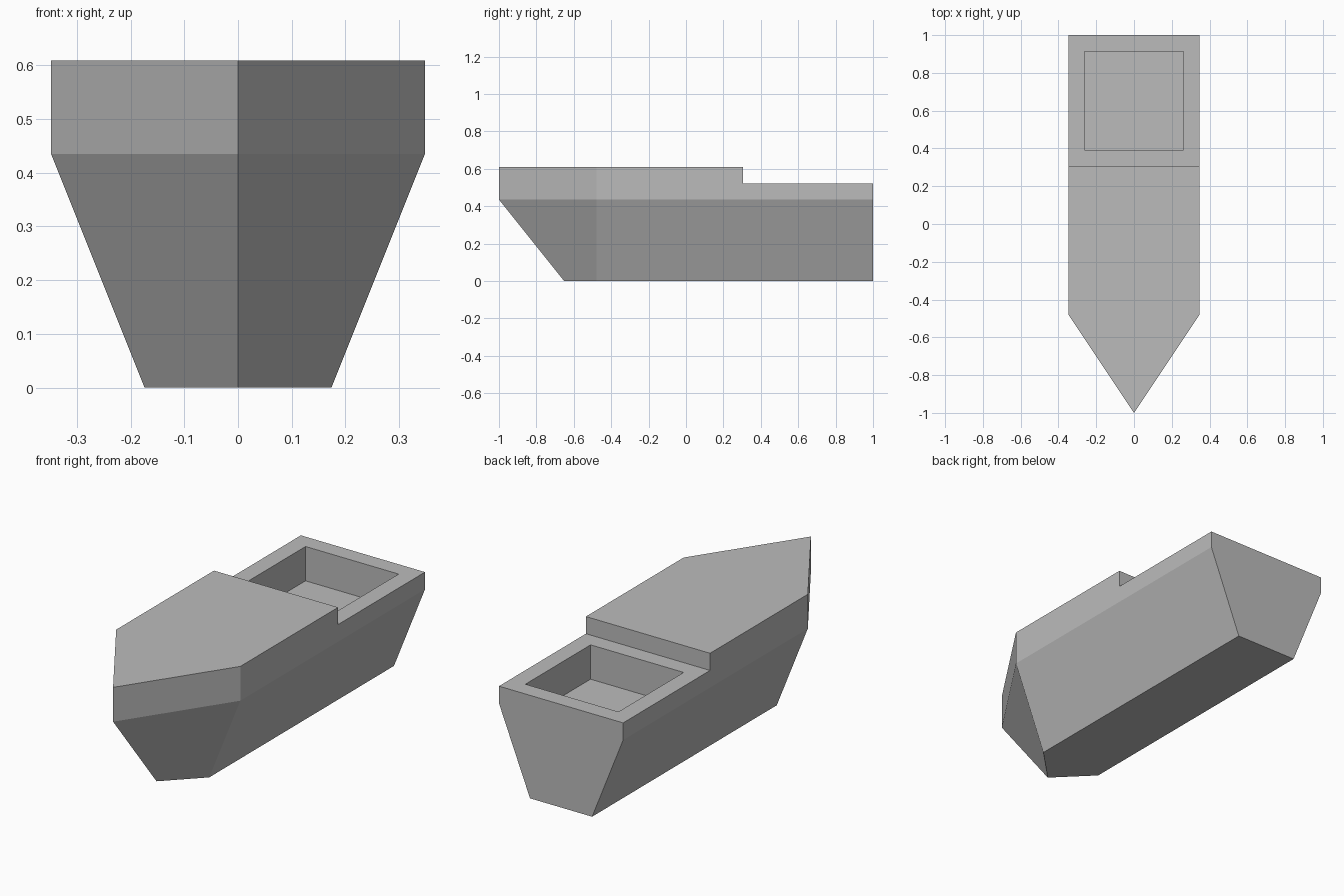
import bpy, bmesh
from mathutils import Vector

if "Cube" in bpy.data.objects:
    bpy.data.objects.remove(bpy.data.objects["Cube"], do_unlink=True)

U = 2 / 23             # design module: the hull is 23 modules long
STERN = 11.5           # positions below are in modules
STEP = STERN - 8
SHOULDER = STERN - 17


def outline(bm, half, tip, z):
    """Ring of vertices around the hull at one height."""
    pts = [(half, STERN), (-half, STERN), (-half, STEP), (-half, SHOULDER),
           (0, tip), (half, SHOULDER), (half, STEP)]
    return [bm.verts.new(Vector((x, y, z)) * U) for x, y in pts]


def extrude(bm, face, height):
    """Push a single face straight up or down."""
    new = bmesh.ops.extrude_discrete_faces(bm, faces=[face])["faces"][0]
    bmesh.ops.translate(bm, verts=new.verts, vec=(0, 0, height * U))
    return new


bm = bmesh.new()

# Hull sides: narrow keel, chine and deck level
rings = [outline(bm, 2, -7.5, 0), outline(bm, 4, -11.5, 5), outline(bm, 4, -11.5, 6)]
for low, high in zip(rings, rings[1:]):
    for i in range(len(low)):
        j = (i + 1) % len(low)
        bm.faces.new((low[i], low[j], high[j], high[i]))
bm.faces.new(rings[0])

# Decks either side of the step
deck = rings[2]
bm.faces.new((deck[0], deck[1], deck[2], deck[6]))
fore_deck = bm.faces.new(deck[2:])
bmesh.ops.recalc_face_normals(bm, faces=bm.faces[:])

# Raised fore deck, then merge coplanar panels
extrude(bm, fore_deck, 1)
bmesh.ops.dissolve_limit(bm, angle_limit=0.01, verts=bm.verts[:], edges=bm.edges[:])

# Cargo well sunk into the aft deck
bm.normal_update()
aft_deck = next(f for f in bm.faces
                if f.normal.z > 0.9 and f.calc_center_median().y > STEP * U)
bmesh.ops.inset_region(bm, faces=[aft_deck], thickness=U, use_even_offset=True)
extrude(bm, aft_deck, -2)
bmesh.ops.recalc_face_normals(bm, faces=bm.faces[:])

mesh = bpy.data.meshes.new("boat_hull")
bm.to_mesh(mesh)
bm.free()
hull = bpy.data.objects.new("boat_hull", mesh)
bpy.context.collection.objects.link(hull)

# Plain grey finish
grey = bpy.data.materials.new("plain_grey")
grey.use_nodes = True
color = (0.5, 0.5, 0.5, 1)
grey.diffuse_color = color
grey.node_tree.nodes["Principled BSDF"].inputs["Base Color"].default_value = color
mesh.materials.append(grey)
